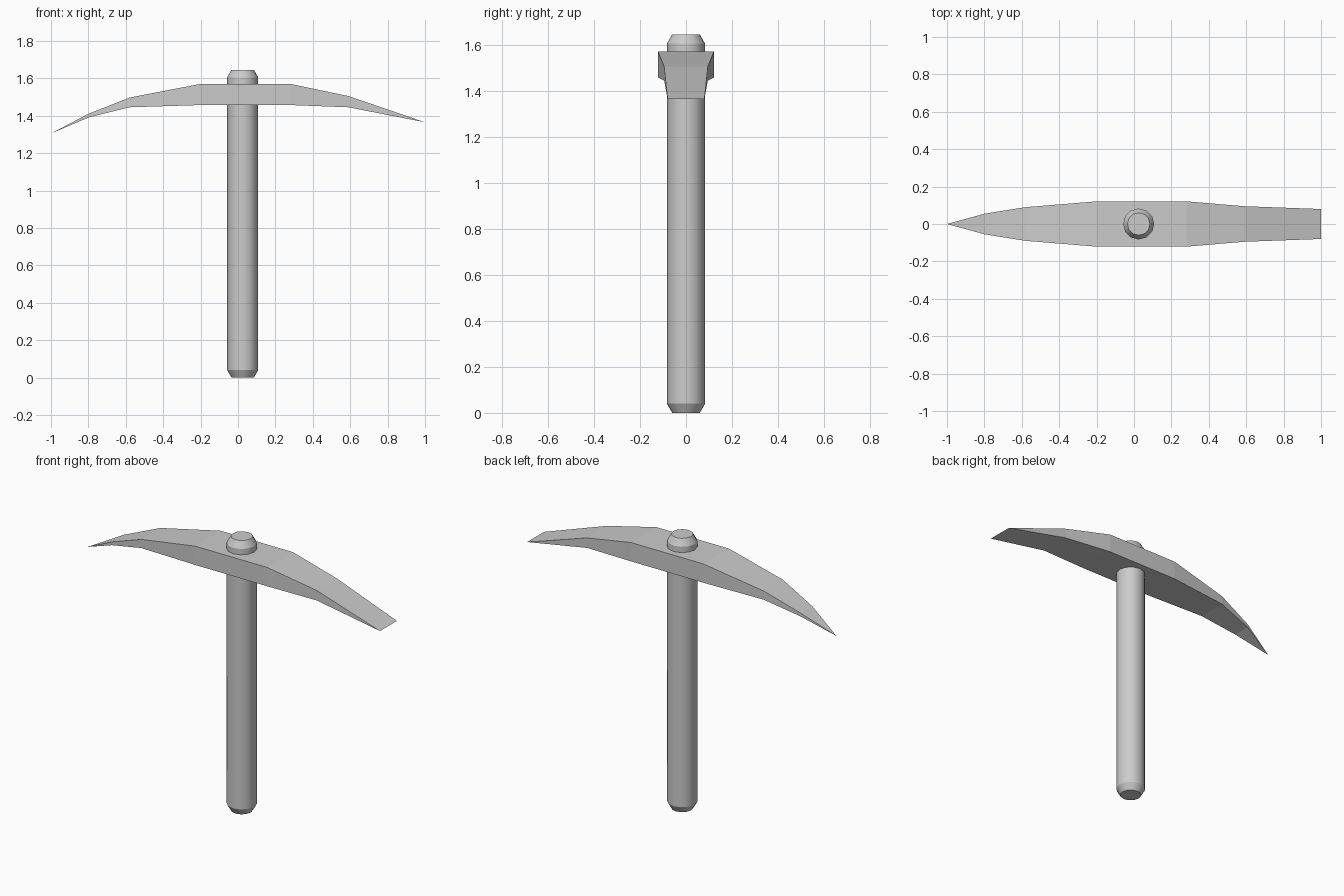
import bpy, bmesh, math

if "Cube" in bpy.data.objects:
    bpy.data.objects.remove(bpy.data.objects["Cube"])


def loft(name, rings, smooth=False):
    """Skin a list of equally sized closed rings and cap both ends."""
    bm = bmesh.new()
    loops = [[bm.verts.new(p) for p in ring] for ring in rings]
    n = len(loops[0])
    for a, b in zip(loops, loops[1:]):
        for i in range(n):
            j = (i + 1) % n
            bm.faces.new((a[i], a[j], b[j], b[i])).smooth = smooth
    bm.faces.new(loops[0][::-1])
    bm.faces.new(loops[-1])
    # keep the ring edges crisp
    for loop in loops:
        for i in range(n):
            bm.edges.get((loop[i], loop[(i + 1) % n])).smooth = False
    # collapse the pointed and chisel ends
    bmesh.ops.remove_doubles(bm, verts=bm.verts, dist=0.0005)
    bmesh.ops.recalc_face_normals(bm, faces=bm.faces)
    mesh = bpy.data.meshes.new(name)
    bm.to_mesh(mesh)
    bm.free()
    obj = bpy.data.objects.new(name, mesh)
    bpy.context.collection.objects.link(obj)
    return obj


def circle(r, z, cx=0.025, sides=12):
    return [(cx + r * math.cos(math.tau * i / sides),
             r * math.sin(math.tau * i / sides), z) for i in range(sides)]


def slab(x, top, bottom, half):
    return [(x, -half, bottom), (x, half, bottom), (x, half, top), (x, -half, top)]


# Handle: round shaft with bevelled ends, passing through the head
loft("handle", [circle(r, z) for r, z in
                ((0.06, 0), (0.083, 0.04), (0.083, 1.605), (0.06, 1.645))], smooth=True)

# Head: pick point on the left, chisel blade on the right (x, top, bottom, half width)
loft("pick_head", [slab(*s) for s in (
    (-1.0, 1.305, 1.305, 0.0),
    (-0.8, 1.41, 1.39, 0.055),
    (-0.58, 1.497, 1.445, 0.09),
    (-0.2, 1.57, 1.457, 0.121),
    (0.28, 1.57, 1.457, 0.121),
    (0.59, 1.505, 1.445, 0.095),
    (1.0, 1.365, 1.365, 0.08))])
